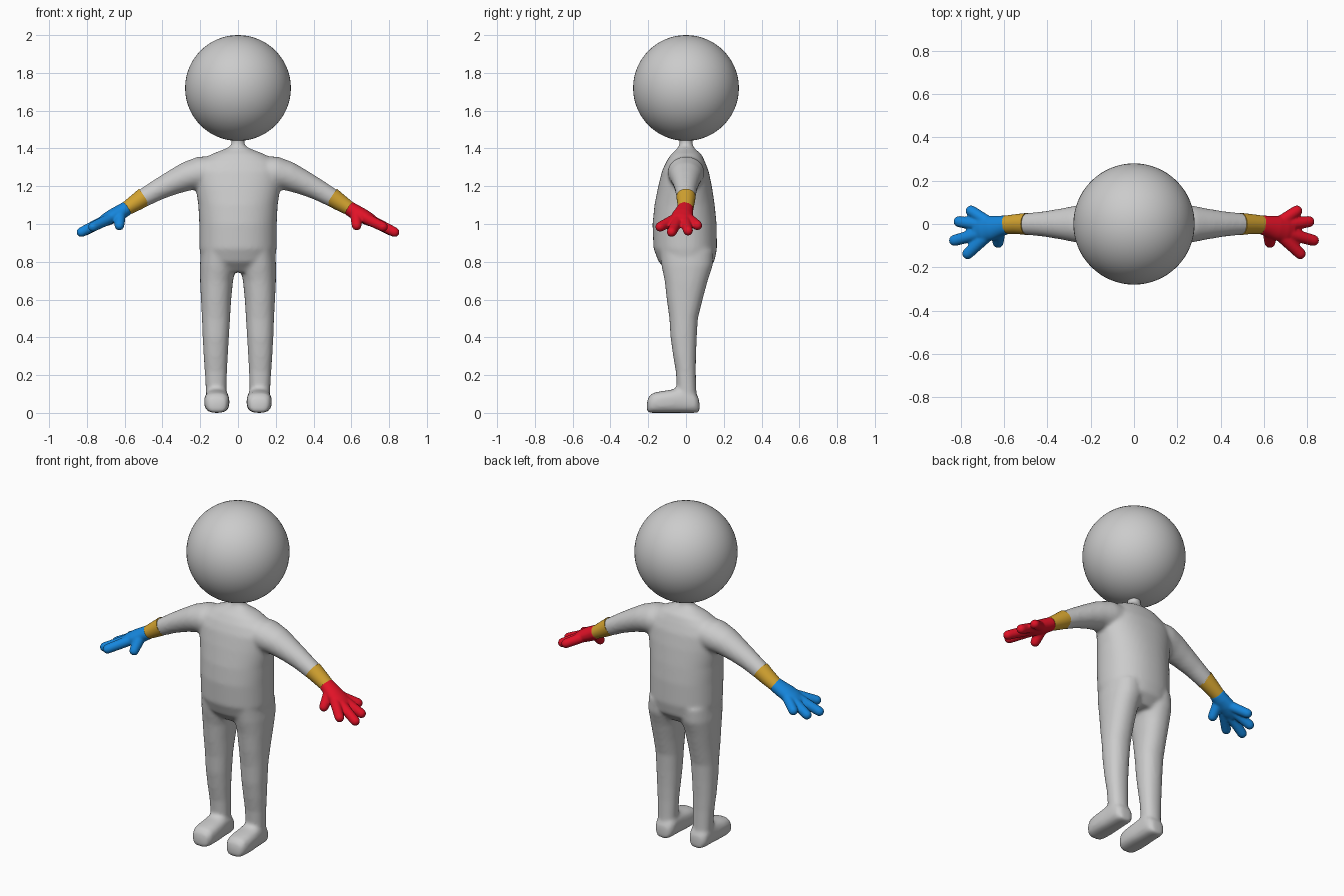
import bpy, bmesh, math
from mathutils import Vector


def material(name, rgb):
    m = bpy.data.materials.new(name)
    m.diffuse_color = (*rgb, 1)
    return m


GREY = material("grey", (0.60, 0.60, 0.60))
GOLD = material("gold", (0.66, 0.37, 0.03))
RED = material("red", (0.75, 0.006, 0.02))
BLUE = material("blue", (0.008, 0.24, 0.72))
X, Y, Z = Vector((1, 0, 0)), Vector((0, 1, 0)), Vector((0, 0, 1))


def loft(bm, rings, power=2.0, sides=32):
    """Skin closed rounded rings given as (centre, half-axis u, half-axis v)."""
    loops = []
    for c, u, v in rings:
        loop = []
        for i in range(sides):
            a = 2 * math.pi * i / sides
            k, s = math.cos(a), math.sin(a)
            k = math.copysign(abs(k) ** (2 / power), k)
            s = math.copysign(abs(s) ** (2 / power), s)
            loop.append(bm.verts.new(Vector(c) + u * k + v * s))
        loops.append(loop)
    for a, b in zip(loops, loops[1:]):
        for i in range(sides):
            j = (i + 1) % sides
            bm.faces.new((a[i], a[j], b[j], b[i]))
    bm.faces.new(loops[0][::-1])
    bm.faces.new(loops[-1])


def limb(bm, points, side):
    """Tube through (x, y, z, radius along y, radius across) points."""
    pts = [Vector((p[0] * side, p[1], p[2])) for p in points]
    rings = []
    for i, p in enumerate(points):
        d = (pts[min(i + 1, len(pts) - 1)] - pts[max(i - 1, 0)]).normalized()
        u = (Y - d * Y.dot(d)).normalized()
        rings.append((pts[i], u * p[3], d.cross(u) * p[4]))
    loft(bm, rings)


def digit(bm, a, b, r0, r1, side):
    """Finger with a rounded tip."""
    a, b = Vector(a), Vector(b)
    d = (b - a).normalized()
    pts = [(*a, r0, r0), (*b, r1, r1)]
    for t in (30, 55, 75, 88):
        t = math.radians(t)
        pts.append((*(b + d * r1 * math.sin(t)), r1 * math.cos(t), r1 * math.cos(t)))
    limb(bm, pts, side)


def finish(name, bm, mat, voxel=None, smooth=4):
    bmesh.ops.recalc_face_normals(bm, faces=bm.faces)
    me = bpy.data.meshes.new(name)
    bm.to_mesh(me)
    bm.free()
    me.materials.append(mat)
    ob = bpy.data.objects.new(name, me)
    bpy.context.collection.objects.link(ob)
    for p in me.polygons:
        p.use_smooth = len(p.vertices) <= 4
    if voxel:
        r = ob.modifiers.new("blend", 'REMESH')
        r.mode, r.voxel_size, r.use_smooth_shade = 'VOXEL', voxel, True
        s = ob.modifiers.new("soften", 'SMOOTH')
        s.factor, s.iterations = 0.5, smooth
    return ob


def level(z, x0, x1, y0, y1):
    """Horizontal ring from its extents."""
    return (((x0 + x1) / 2, (y0 + y1) / 2, z), X * ((x1 - x0) / 2), Y * ((y1 - y0) / 2))


# Head
bm = bmesh.new()
bmesh.ops.create_uvsphere(bm, u_segments=64, v_segments=32, radius=0.28)
bmesh.ops.translate(bm, verts=bm.verts, vec=(0, 0, 1.72))
finish("head", bm, GREY)

# Torso and neck
body = bmesh.new()
torso = [(0.745, 0.15, -0.09, 0.10), (0.80, 0.195, -0.145, 0.15), (0.87, 0.204, -0.172, 0.164),
         (1.00, 0.205, -0.177, 0.162), (1.10, 0.210, -0.167, 0.152), (1.20, 0.225, -0.147, 0.137),
         (1.28, 0.235, -0.127, 0.120), (1.33, 0.205, -0.105, 0.10), (1.37, 0.14, -0.078, 0.082),
         (1.395, 0.075, -0.05, 0.05), (1.415, 0.036, -0.036, 0.036), (1.44, 0.034, -0.034, 0.034),
         (1.48, 0.04, -0.04, 0.04)]
loft(body, [level(z, -w, w, f, b) for z, w, f, b in torso], 2.2, 48)

leg = [(0.05, 0.062, 0.168, -0.045, 0.058), (0.15, 0.060, 0.172, -0.050, 0.054),
       (0.22, 0.058, 0.176, -0.054, 0.052), (0.30, 0.054, 0.182, -0.068, 0.053),
       (0.40, 0.048, 0.187, -0.082, 0.057), (0.50, 0.042, 0.191, -0.088, 0.063),
       (0.60, 0.036, 0.196, -0.102, 0.088), (0.70, 0.026, 0.201, -0.113, 0.115),
       (0.78, 0.010, 0.202, -0.130, 0.142), (0.86, 0.010, 0.195, -0.140, 0.145)]
# Foot rings: y, half width, height
foot = [(-0.207, 0.030, 0.055), (-0.198, 0.050, 0.085), (-0.175, 0.063, 0.106),
        (-0.13, 0.067, 0.115), (-0.08, 0.066, 0.122), (-0.04, 0.063, 0.132),
        (0.02, 0.060, 0.130), (0.05, 0.055, 0.105), (0.066, 0.040, 0.08), (0.071, 0.025, 0.06)]
arm = [(0.12, 0, 1.275, 0.095, 0.085), (0.20, 0, 1.27, 0.098, 0.087), (0.27, 0, 1.252, 0.085, 0.077),
       (0.34, 0, 1.222, 0.071, 0.066), (0.42, 0, 1.183, 0.058, 0.056), (0.50, 0, 1.138, 0.050, 0.049),
       (0.53, 0, 1.12, 0.045, 0.044)]
for s in (-1, 1):
    # Legs, feet and arms
    loft(body, [level(z, a * s, b * s, f, k) for z, a, b, f, k in leg], 2.2)
    loft(body, [((0.112 * s, y, h / 2), X * w, Z * (h / 2)) for y, w, h in foot], 2.7)
    limb(body, arm, s)
finish("body", body, GREY, 0.011, 6)

for s, side, colour in ((-1, "right", BLUE), (1, "left", RED)):
    # Cuff
    bm = bmesh.new()
    limb(bm, [(0.495, 0, 1.144, 0.051, 0.051), (0.54, 0, 1.114, 0.046, 0.045),
              (0.592, -0.003, 1.081, 0.042, 0.037)], s)
    finish(side + "_cuff", bm, GOLD)

    # Glove: palm, four spread fingers and a thumb
    bm = bmesh.new()
    limb(bm, [(0.585, -0.003, 1.085, 0.043, 0.038), (0.62, -0.01, 1.064, 0.049, 0.040),
              (0.66, -0.019, 1.043, 0.057, 0.039), (0.70, -0.026, 1.022, 0.060, 0.034),
              (0.735, -0.032, 1.003, 0.050, 0.025)], s)
    for base, tip in (((0.67, 0.005, 1.035), (0.752, 0.060, 0.993)),
                      ((0.70, -0.005, 1.022), (0.808, 0.011, 0.964)),
                      ((0.70, -0.040, 1.022), (0.829, -0.076, 0.957)),
                      ((0.68, -0.055, 1.028), (0.768, -0.137, 0.985))):
        digit(bm, base, tip, 0.029, 0.026, s)
    digit(bm, (0.625, -0.03, 1.055), (0.628, -0.085, 0.992), 0.032, 0.026, s)
    finish(side + "_glove", bm, colour, 0.006, 4)
